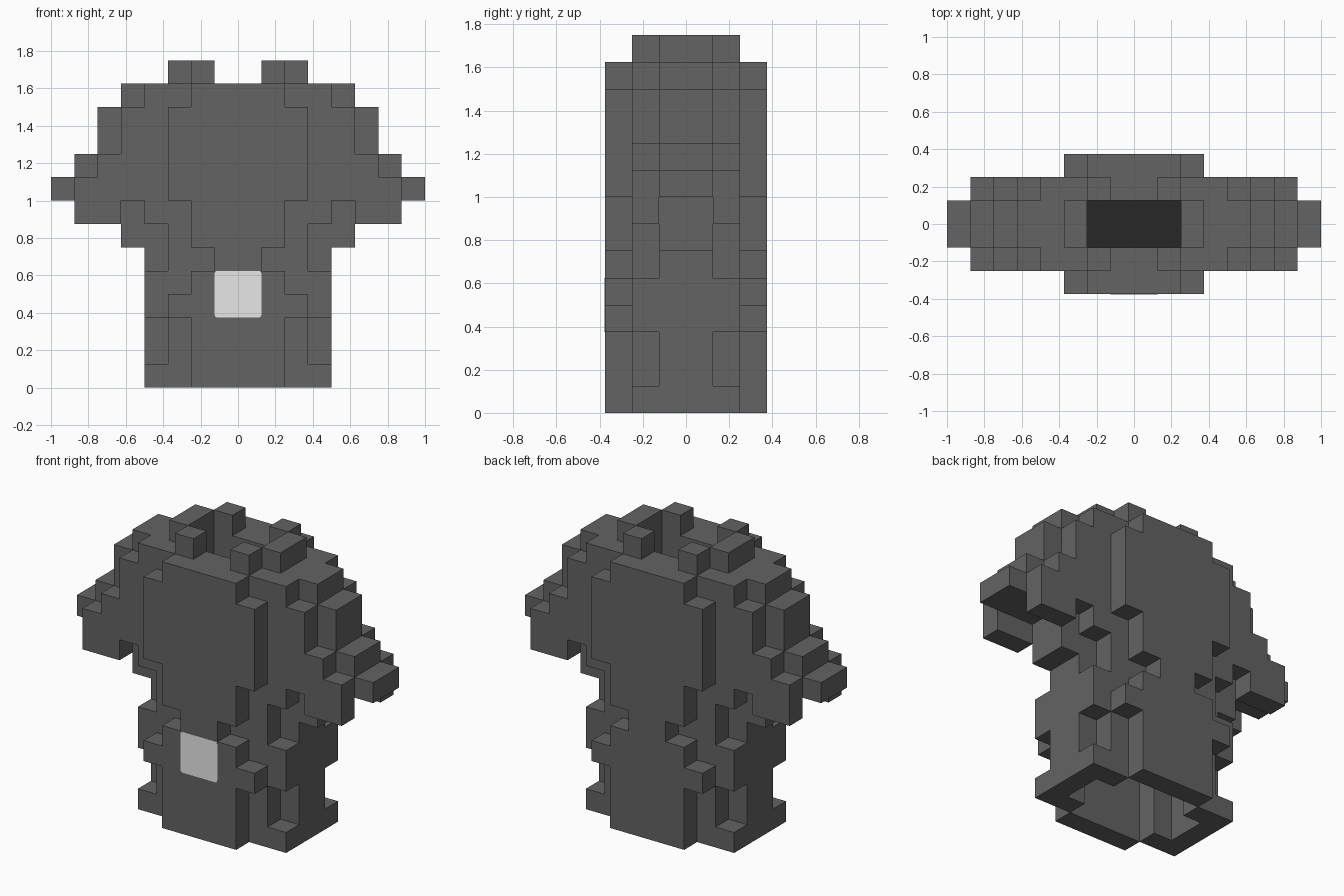
import bpy
import bmesh
from itertools import product
from mathutils import Vector

old = bpy.data.objects.get("Cube")
if old:
    bpy.data.objects.remove(old, do_unlink=True)

S = 0.125  # block size


def material(name, value):
    mat = bpy.data.materials.new(name)
    mat.use_nodes = True
    colour = (value, value, value, 1)
    mat.diffuse_color = colour
    mat.node_tree.nodes["Principled BSDF"].inputs["Base Color"].default_value = colour
    return mat


stone = material("stone_grey", 0.125)
glow = material("pale_window", 0.8)
shadow = material("dark_vent", 0.02)

# Half widths in blocks, one digit per level from the ground up,
# for the middle, intermediate and outer slices of the depth
SLICES = ["4444445587665", "4334433476554", "2223212233332"]


def mirrored(n):
    return n if n >= 0 else -1 - n


def is_solid(cell):
    i, j, k = cell
    d, s = mirrored(i), mirrored(j)
    if s > 2 or k < 0 or k > 13:
        return False
    if k == 13:                              # crown blocks
        return (s, d) in {(1, 1), (0, 2)}
    if s == 0 and d < 2 and k in (11, 12):   # vent shaft
        return False
    if s == 1 and k == 7 and d in (5, 6):    # hanging eaves
        return True
    return d < int(SLICES[s][k])


STEPS = [Vector(sign * e for e in axis)
         for axis in ((1, 0, 0), (0, 1, 0), (0, 0, 1)) for sign in (1, -1)]


def move(cell, step):
    return tuple(int(a + b) for a, b in zip(cell, step))


solid = {c for c in product(range(-8, 8), range(-3, 3), range(14)) if is_solid(c)}

# Hollow out the inside to a shell one block thick, open at the ground
shell = {c for c in solid
         if any(n not in solid and n[2] >= 0 for n in (move(c, s) for s in STEPS))}


def build_blocks(name, low, high):
    bm = bmesh.new()
    for cell in sorted(shell):
        if not low <= cell[2] < high:
            continue
        centre = (Vector(cell) + Vector((0.5, 0.5, 0.5))) * S
        for step in STEPS:
            if move(cell, step) in shell:
                continue
            u = Vector((step.y, step.z, step.x))
            v = step.cross(u)
            corners = [centre + (step + a * u + b * v) * S / 2
                       for a, b in ((-1, -1), (1, -1), (1, 1), (-1, 1))]
            bm.faces.new([bm.verts.new(p) for p in corners])
    bmesh.ops.remove_doubles(bm, verts=bm.verts, dist=0.001)
    bmesh.ops.dissolve_limit(bm, angle_limit=0.01, verts=bm.verts, edges=bm.edges)
    finish(bm, name, stone)


def finish(bm, name, mat):
    mesh = bpy.data.meshes.new(name)
    bm.to_mesh(mesh)
    bm.free()
    mesh.materials.append(mat)
    obj = bpy.data.objects.new(name, mesh)
    bpy.context.collection.objects.link(obj)
    return obj


def plate(name, size, location, mat, rounding=0):
    bm = bmesh.new()
    bmesh.ops.create_cube(bm, size=1)
    bmesh.ops.scale(bm, vec=size, verts=bm.verts)
    if rounding:
        edges = [e for e in bm.edges
                 if abs((e.verts[0].co - e.verts[1].co).normalized().y) > 0.9]
        bmesh.ops.bevel(bm, geom=edges, offset=rounding, segments=3,
                        profile=0.5, affect='EDGES')
    bmesh.ops.translate(bm, vec=location, verts=bm.verts)
    finish(bm, name, mat)


build_blocks("stem", 0, 6)
build_blocks("cap", 6, 13)
build_blocks("crown", 13, 14)

# Rounded window on the front and dark floor of the vent
plate("window", (2 * S, 0.004, 2 * S), (0, -3 * S, 4 * S), glow, 0.015)
plate("vent_floor", (4 * S, 2 * S, 0.004), (0, 0, 11 * S), shadow)
